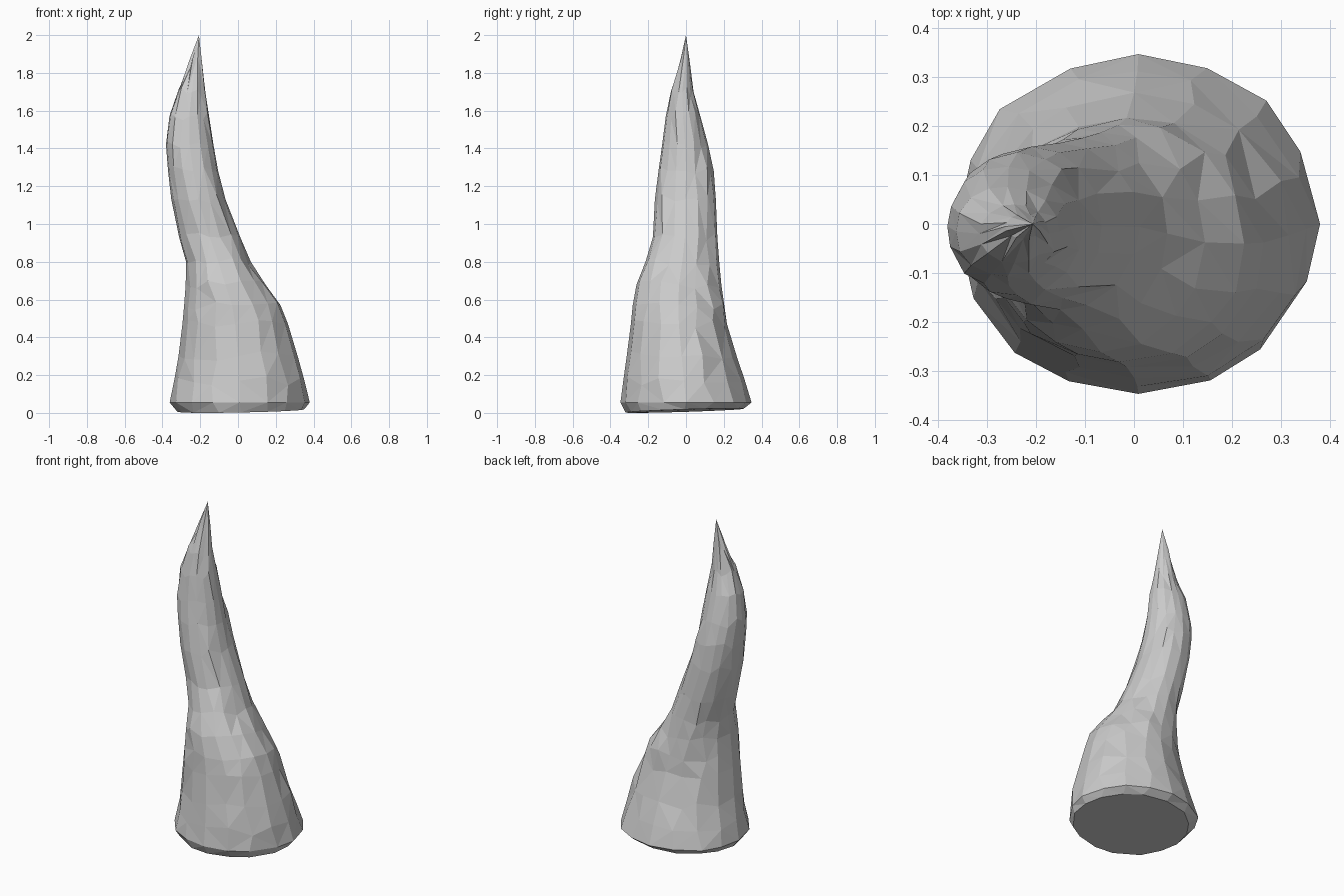
import bpy, bmesh, math, random

if "Cube" in bpy.data.objects:
    bpy.data.objects.remove(bpy.data.objects["Cube"])

random.seed(4)
SIDES = 16

# Ring outline read off the front and side views: z, x min, x max, y min, y max
rings = [
    (0.012, -0.32, 0.35, -0.32, 0.305),
    (0.055, -0.362, 0.38, -0.347, 0.347),
    (0.17, -0.338, 0.352, -0.332, 0.312),
    (0.30, -0.315, 0.316, -0.314, 0.268),
    (0.47, -0.295, 0.265, -0.292, 0.216),
    (0.57, -0.287, 0.225, -0.282, 0.202),
    (0.68, -0.280, 0.145, -0.262, 0.187),
    (0.80, -0.277, 0.068, -0.215, 0.176),
    (0.93, -0.312, 0.012, -0.178, 0.166),
    (1.13, -0.353, -0.066, -0.168, 0.158),
    (1.28, -0.370, -0.105, -0.146, 0.147),
    (1.42, -0.381, -0.130, -0.126, 0.117),
    (1.57, -0.363, -0.153, -0.107, 0.076),
    (1.70, -0.316, -0.173, -0.080, 0.040),
    (1.85, -0.262, -0.190, -0.030, 0.020),
]
TIP = (-0.207, 0.0, 2.0)

# Gentle dents and bulges: angle in degrees, z, amount
lumps = [(225, 1.38, 0.09), (205, 0.70, -0.04), (250, 1.05, -0.05),
         (310, 0.95, -0.04), (140, 0.75, -0.06), (60, 0.45, 0.02),
         (135, 1.45, 0.04)]


def lump(angle, z):
    total = 1.0
    for deg, lz, amount in lumps:
        d = math.atan2(math.sin(angle - math.radians(deg)),
                       math.cos(angle - math.radians(deg)))
        total += amount * math.exp(-(d / 0.4) ** 2 - ((z - lz) / 0.17) ** 2)
    return total


# Curved spike: loft the uneven rings, close the foot and the point
bm = bmesh.new()
loops = []
for i, (z, x0, x1, y0, y1) in enumerate(rings):
    loop = []
    for k in range(SIDES):
        a = 2 * math.pi * k / SIDES
        cardinal = k % (SIDES // 4) == 0
        if not cardinal:
            a += random.uniform(-0.07, 0.07)
        r = lump(a, z) * (1.0 if cardinal else random.uniform(0.985, 1.025))
        dz = 0.0 if cardinal or i < 2 else random.uniform(-0.025, 0.025)
        if i == 0:
            dz = 0.012 * math.sin(a + 0.6)
        loop.append(bm.verts.new(((x0 + x1) / 2 + (x1 - x0) / 2 * r * math.cos(a),
                                  (y0 + y1) / 2 + (y1 - y0) / 2 * r * math.sin(a),
                                  max(0.0, z + dz))))
    loops.append(loop)

for low, high in zip(loops, loops[1:]):
    for k in range(SIDES):
        n = (k + 1) % SIDES
        bm.faces.new((low[k], low[n], high[n], high[k]))

tip = bm.verts.new(TIP)
for k in range(SIDES):
    bm.faces.new((loops[-1][k], loops[-1][(k + 1) % SIDES], tip))
bm.faces.new(list(reversed(loops[0])))

# Faceted triangles
bmesh.ops.triangulate(bm, faces=bm.faces[:], quad_method='SHORT_EDGE')
bmesh.ops.recalc_face_normals(bm, faces=bm.faces[:])
mesh = bpy.data.meshes.new("curved_spike")
bm.to_mesh(mesh)
bm.free()
spike = bpy.data.objects.new("curved_spike", mesh)
bpy.context.collection.objects.link(spike)
